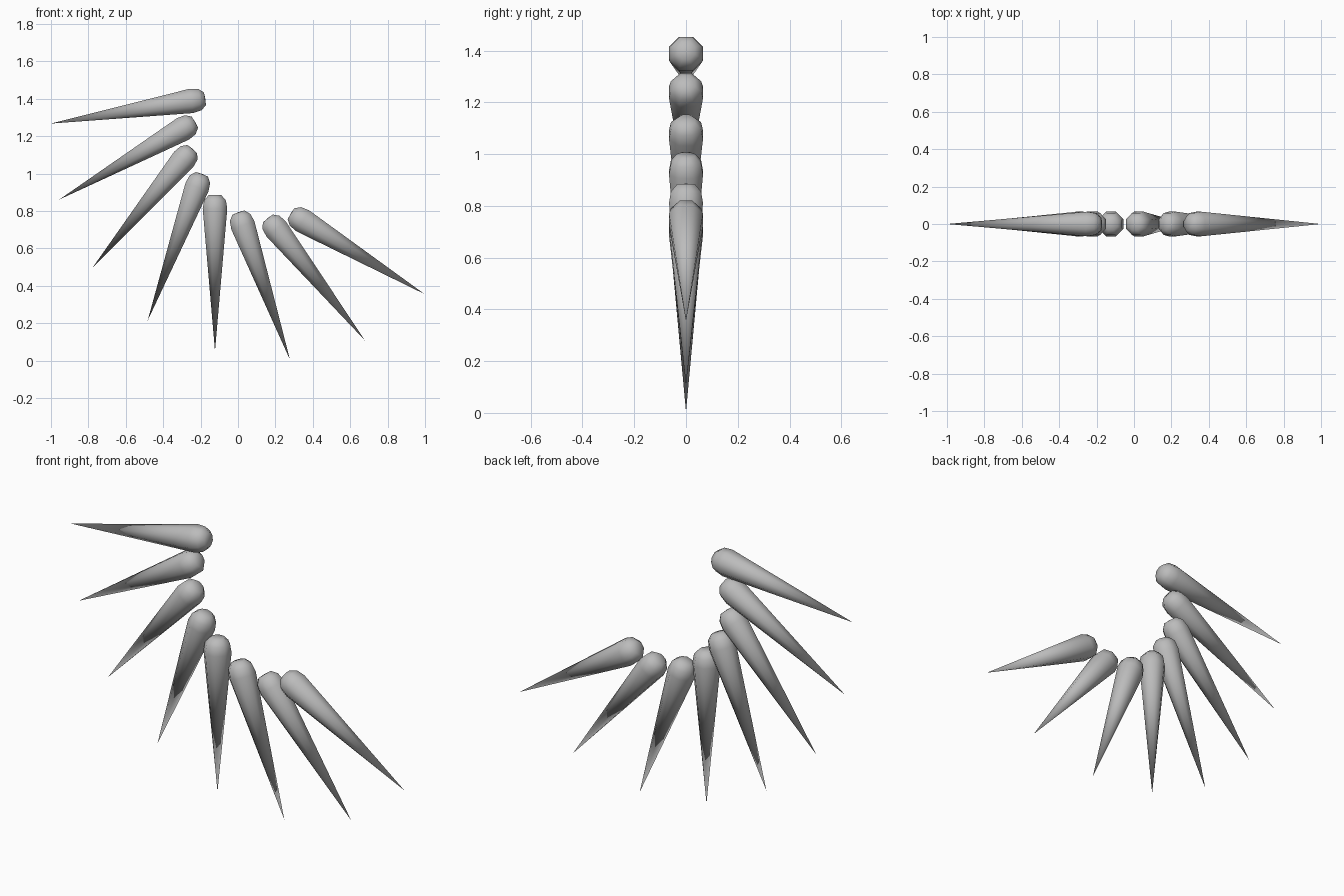
import bpy, bmesh, math
from mathutils import Vector

if "Cube" in bpy.data.objects:
    bpy.data.objects.remove(bpy.data.objects["Cube"])

grey = bpy.data.materials.new("plain grey")
grey.diffuse_color = (0.5, 0.5, 0.5, 1)
grey.use_nodes = True
grey.node_tree.nodes["Principled BSDF"].inputs["Base Color"].default_value = grey.diffuse_color

SIDES = 8
LENGTH = 0.836
# rings behind the sharp tip: (distance from the blunt end, radius)
RINGS = [(0.075, 0.071), (0.03, 0.063), (0.002, 0.037)]

# sharp tip and blunt end of every spike in the x-z plane
SPIKES = [
    ((-1.0, 1.267), (-0.175, 1.40)),
    ((-0.955, 0.861), (-0.225, 1.278)),
    ((-0.781, 0.492), (-0.241, 1.134)),
    ((-0.483, 0.214), (-0.193, 0.998)),
    ((-0.123, 0.05), (-0.123, 0.882)),
    ((0.278, 0.004), (0.0, 0.797)),
    ((0.679, 0.107), (0.155, 0.765)),
    ((0.998, 0.355), (0.283, 0.785)),
]


def spike(name, tip, end):
    tip = Vector((tip[0], 0, tip[1]))
    axis = (Vector((end[0], 0, end[1])) - tip).normalized()
    side = Vector((0, 1, 0))
    up = side.cross(axis)
    bm = bmesh.new()
    point = bm.verts.new(tip)
    pole = bm.verts.new(tip + axis * LENGTH)
    loops = []
    for back, r in RINGS:
        centre = tip + axis * (LENGTH - back)
        angles = [2 * math.pi * (i + 0.5) / SIDES for i in range(SIDES)]
        loops.append([bm.verts.new(centre + (side * math.cos(a) + up * math.sin(a)) * r)
                      for a in angles])
    for i in range(SIDES):
        j = (i + 1) % SIDES
        bm.faces.new((point, loops[0][i], loops[0][j]))
        for a, b in zip(loops, loops[1:]):
            bm.faces.new((a[i], b[i], b[j], a[j]))
        bm.faces.new((loops[-1][i], pole, loops[-1][j]))
    bmesh.ops.recalc_face_normals(bm, faces=bm.faces)
    for f in bm.faces:
        f.smooth = True
    mesh = bpy.data.meshes.new(name)
    bm.to_mesh(mesh)
    bm.free()
    mesh.materials.append(grey)
    bpy.context.collection.objects.link(bpy.data.objects.new(name, mesh))


# fan of spikes along the arc
for n, (tip, end) in enumerate(SPIKES, 1):
    spike(f"spike_{n}", tip, end)
